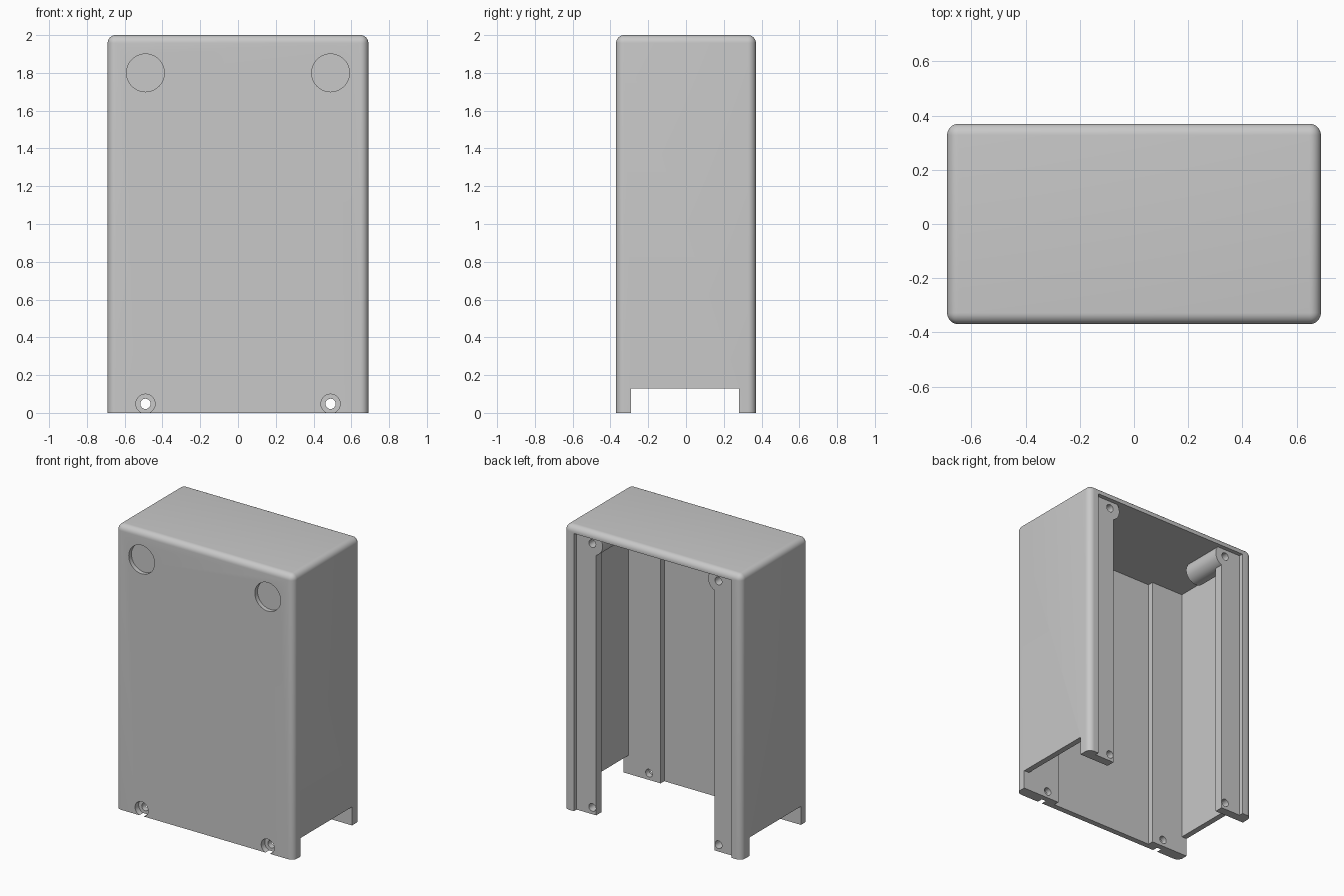
import bpy, bmesh
from math import radians
from mathutils import Matrix

cube = bpy.data.objects.get("Cube")
if cube:
    bpy.data.objects.remove(cube, do_unlink=True)

grey = bpy.data.materials.new("plain grey")
grey.use_nodes = True
colour = (0.58, 0.58, 0.58, 1)
grey.diffuse_color = colour
grey.node_tree.nodes["Principled BSDF"].inputs["Base Color"].default_value = colour


def make(name, bm):
    mesh = bpy.data.meshes.new(name)
    bm.to_mesh(mesh)
    bm.free()
    ob = bpy.data.objects.new(name, mesh)
    bpy.context.collection.objects.link(ob)
    mesh.materials.append(grey)
    return ob


def box(name, x, y, z, radius=0):
    """Box from (min, max) ranges; radius rounds every edge above the base."""
    bm = bmesh.new()
    bmesh.ops.create_cube(bm, size=1)
    for v in bm.verts:
        v.co = [r[0] if c < 0 else r[1] for r, c in zip((x, y, z), v.co)]
    if radius:
        edges = [e for e in bm.edges if any(v.co.z > z[0] for v in e.verts)]
        bmesh.ops.bevel(bm, geom=edges, offset=radius, segments=8,
                        profile=0.5, affect='EDGES')
    return make(name, bm)


def rod(name, x, z, r, y):
    """Cylinder lying along y."""
    bm = bmesh.new()
    place = Matrix.Translation((x, sum(y) / 2, z)) @ Matrix.Rotation(radians(90), 4, 'X')
    bmesh.ops.create_cone(bm, cap_ends=True, segments=48, radius1=r, radius2=r,
                          depth=y[1] - y[0], matrix=place)
    return make(name, bm)


def combine(tool, operation='DIFFERENCE'):
    tool.hide_render = True
    mod = housing.modifiers.new(tool.name, 'BOOLEAN')
    mod.operation = operation
    mod.solver = 'EXACT'
    mod.object = tool
    bpy.context.view_layer.objects.active = housing
    bpy.ops.object.modifier_apply(modifier=mod.name)
    bpy.data.objects.remove(tool, do_unlink=True)


# Rounded outer shell, open below
housing = box("housing", (-.69, .69), (-.37, .37), (0, 2), .042)

# Main cavity, thinner middle of the front wall, back opening between flanges
combine(box("cavity", (-.65, .65), (-.29, .28), (-.1, 1.95)))
combine(box("front_channel", (-.40, .40), (-.33, .1), (-.1, 1.95)))
combine(box("back_opening", (-.46, .46), (.1, .5), (-.1, 1.95)))

# Upper screw bosses
for side in (-1, 1):
    combine(rod("screw_boss", side * .49, 1.9, .08, (.04, .36)), 'UNION')

# Recess for a back plate, and the cut-outs at the foot of the sides
combine(box("plate_recess", (-.612, .612), (.34, .5), (-.1, 1.95)))
combine(box("side_notch", (-1, 1), (-.29, .28), (-.1, .13)))

# Front pockets, counterbored lower holes, blind holes in the bosses
for side in (-1, 1):
    x = side * .49
    combine(rod("front_pocket", x, 1.8, .1, (-.5, -.34)))
    combine(rod("counterbore", x, .048, .051, (-.5, -.33)))
    combine(rod("lower_hole", x, .048, .027, (-.5, .5)))
    combine(rod("boss_hole", x, 1.9, .027, (.1, .5)))

housing.select_set(True)
bpy.context.view_layer.objects.active = housing
bpy.ops.object.shade_smooth_by_angle(angle=radians(30))
